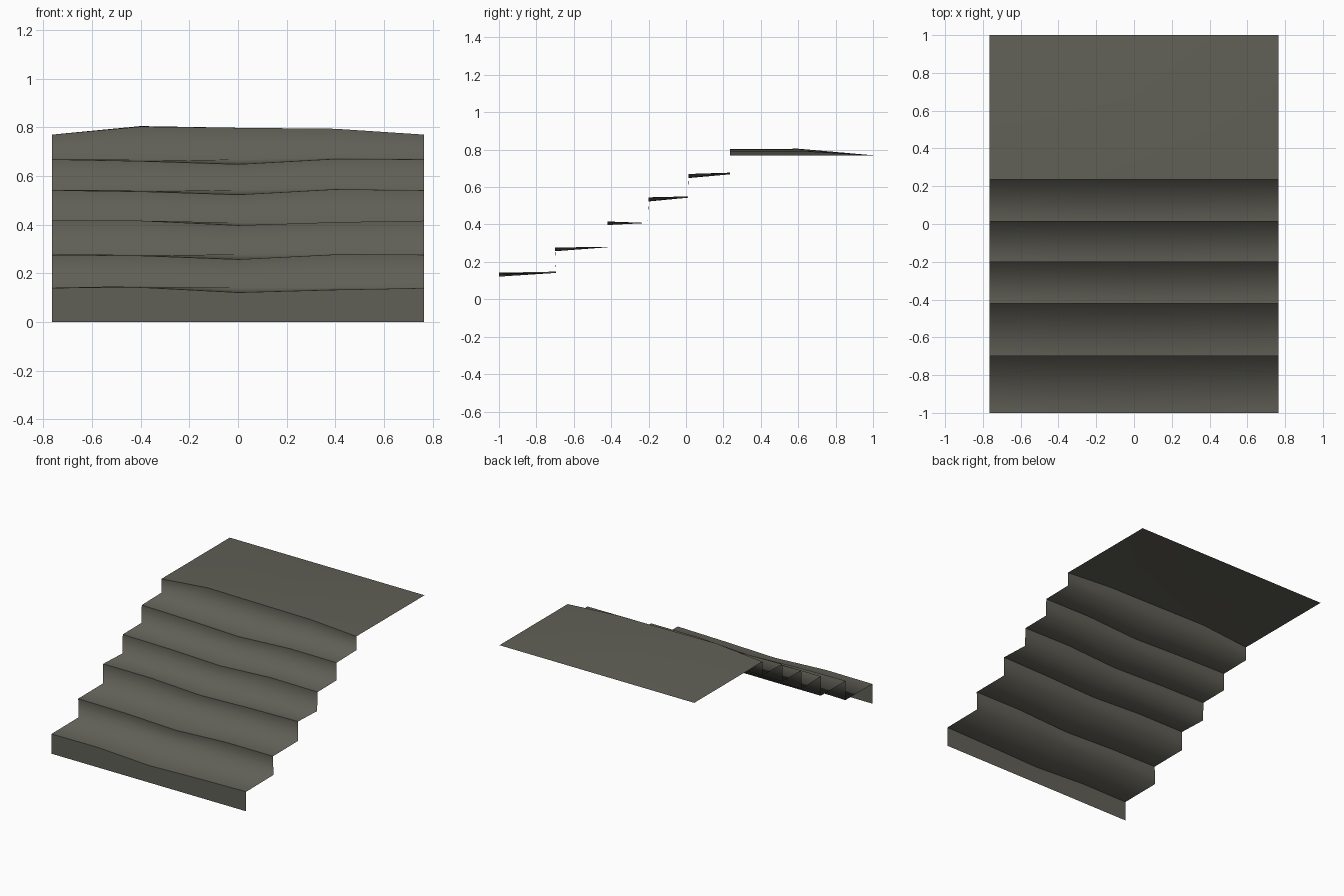
import bpy, bmesh

XS = [-0.765, -0.4, 0.0, 0.4, 0.765]

# Cross rows from front to back: y, heights along XS, is it a sharp nosing
ROWS = [
    (-1.0,   (0, 0, 0, 0, 0), False),
    (-1.0,   (.14, .142, .121, .132, .139), True),
    (-0.695, (.142, .148, .141, .142, .142), False),
    (-0.70,  (.276, .272, .257, .277, .276), True),
    (-0.42,  (.278, .277, .278, .28, .278), False),
    (-0.42,  (.416, .416, .397, .41, .416), True),
    (-0.205, (.408, .408, .408, .408, .408), False),
    (-0.20,  (.541, .536, .523, .545, .541), True),
    (0.01,   (.543, .543, .543, .55, .543), False),
    (0.013,  (.668, .661, .648, .67, .668), True),
    (0.235,  (.672, .668, .668, .677, .672), False),
    (0.235,  (.77, .803, .798, .794, .77), True),
    (0.60,   (.77, .805, .798, .794, .77), False),
    (1.0,    (.77, .77, .77, .77, .77), False),
]

mat = bpy.data.materials.new("weathered grey stone")
mat.diffuse_color = (0.118, 0.115, 0.094, 1)

# Worn stair sheet with landing, open underneath
bm = bmesh.new()
grid = [[bm.verts.new((x, y, z)) for x, z in zip(XS, zs)] for y, zs, _ in ROWS]
for a, b in zip(grid, grid[1:]):
    for i in range(len(XS) - 1):
        bm.faces.new((a[i], a[i + 1], b[i + 1], b[i])).smooth = True

# Nosings stay crisp, inner corners stay soft
for row, (_, _, sharp) in zip(grid, ROWS):
    if sharp:
        for u, v in zip(row, row[1:]):
            bm.edges.get((u, v)).smooth = False

me = bpy.data.meshes.new("worn_stairs")
bm.to_mesh(me)
bm.free()
me.materials.append(mat)
bpy.context.collection.objects.link(bpy.data.objects.new("worn_stairs", me))
